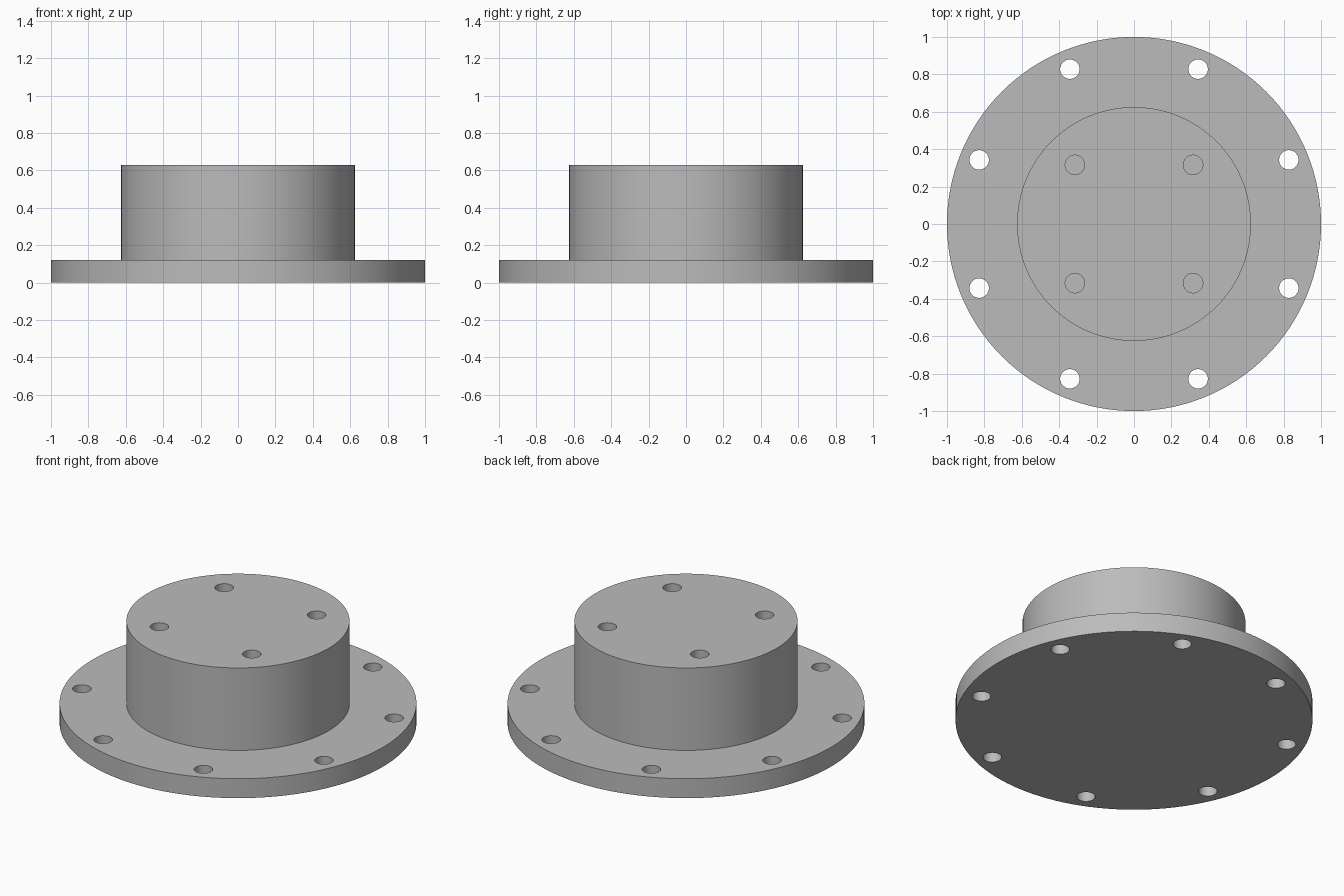
import bpy, bmesh
from math import pi, cos, sin, radians

old = bpy.data.objects.get("Cube")
if old:
    bpy.data.objects.remove(old, do_unlink=True)

FLANGE_R, FLANGE_H = 1.0, 0.12
HUB_R, HUB_TOP = 0.625, 0.63
HOLE_R, HUB_HOLE_DEPTH = 0.052, 0.25

grey = bpy.data.materials.new("plain grey")
grey.use_nodes = True
colour = (0.5, 0.5, 0.5, 1)
grey.diffuse_color = colour
grey.node_tree.nodes["Principled BSDF"].inputs["Base Color"].default_value = colour


def new_object(name, bm):
    bmesh.ops.recalc_face_normals(bm, faces=bm.faces)
    mesh = bpy.data.meshes.new(name)
    bm.to_mesh(mesh)
    bm.free()
    mesh.materials.append(grey)
    obj = bpy.data.objects.new(name, mesh)
    bpy.context.collection.objects.link(obj)
    return obj


def ring_positions(count, radius, start):
    angles = [radians(start) + 2 * pi * i / count for i in range(count)]
    return [(radius * cos(a), radius * sin(a)) for a in angles]


def add_drill(bm, x, y, bottom, top):
    made = bmesh.ops.create_cone(bm, cap_ends=True, segments=48, radius1=HOLE_R,
                                 radius2=HOLE_R, depth=top - bottom)
    bmesh.ops.translate(bm, verts=made["verts"], vec=(x, y, (top + bottom) / 2))


# Stepped body: disc flange with its top face inset and raised into the hub
bm = bmesh.new()
bmesh.ops.create_circle(bm, cap_ends=True, segments=128, radius=FLANGE_R)
face = bm.faces[:][0]


def raise_face(face, height):
    made = bmesh.ops.extrude_face_region(bm, geom=[face], use_keep_orig=True)
    verts = [g for g in made["geom"] if isinstance(g, bmesh.types.BMVert)]
    bmesh.ops.translate(bm, verts=verts, vec=(0, 0, height))
    return next(g for g in made["geom"] if isinstance(g, bmesh.types.BMFace))


top = raise_face(face, FLANGE_H)
bmesh.ops.inset_region(bm, faces=[top], thickness=FLANGE_R - HUB_R)
hub_top = raise_face(top, HUB_TOP - FLANGE_H)
bm.faces.remove(top)
body = new_object("flanged_hub", bm)

# Drills: through holes in the flange, blind holes in the hub
bm = bmesh.new()
for x, y in ring_positions(8, 0.896, 22.5):
    add_drill(bm, x, y, -0.1, FLANGE_H + 0.1)
for x, y in ring_positions(4, 0.447, 45):
    add_drill(bm, x, y, HUB_TOP - HUB_HOLE_DEPTH, HUB_TOP + 0.1)
drills = new_object("hole_drills", bm)
drills.hide_render = True
drills.hide_set(True)

cut = body.modifiers.new("bolt holes", "BOOLEAN")
cut.operation = "DIFFERENCE"
cut.solver = "EXACT"
cut.object = drills

# Apply the holes and smooth the round walls
bpy.ops.object.select_all(action="DESELECT")
body.select_set(True)
bpy.context.view_layer.objects.active = body
bpy.ops.object.modifier_apply(modifier=cut.name)
bpy.data.objects.remove(drills, do_unlink=True)
bpy.ops.object.shade_smooth_by_angle(angle=radians(30))
